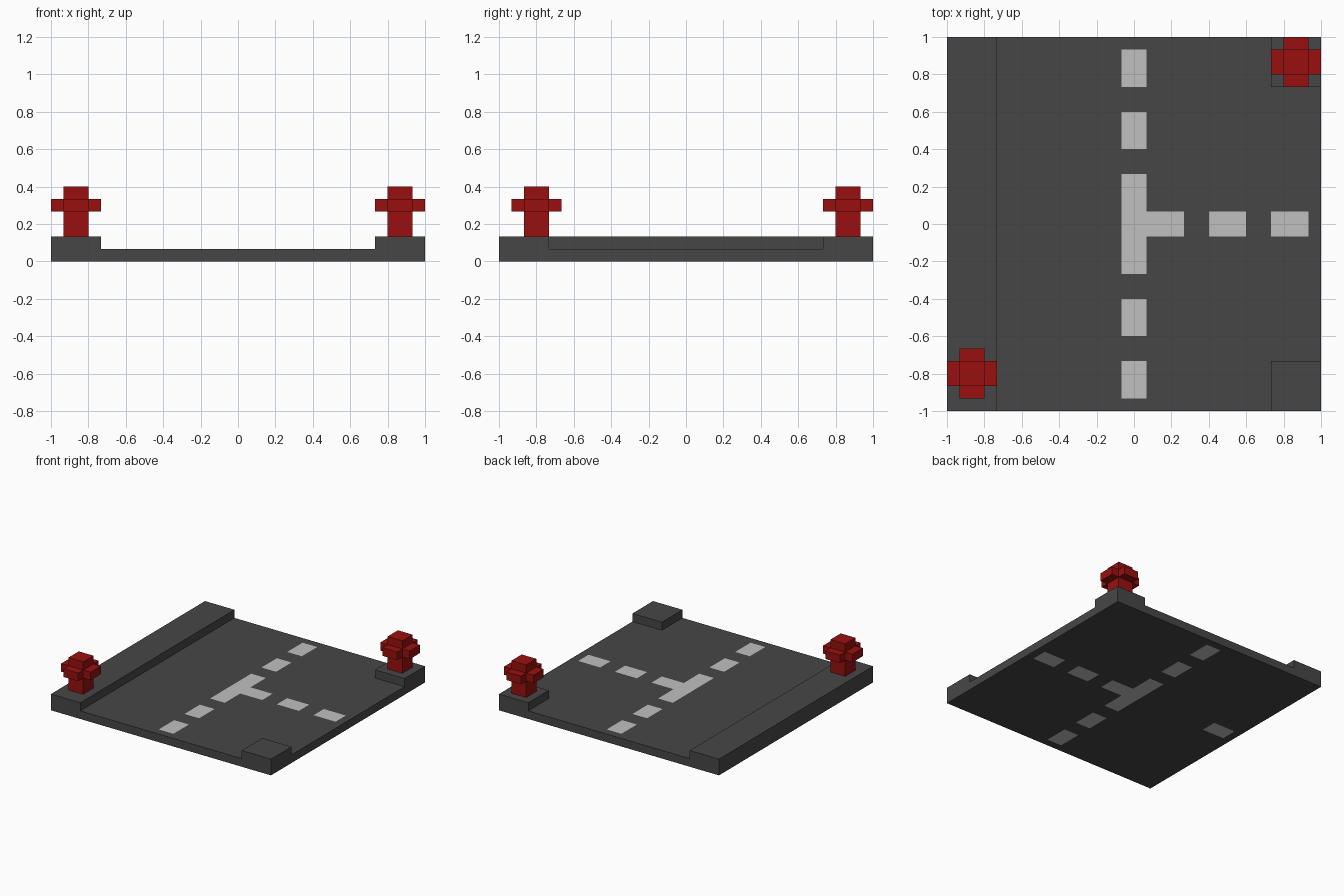
import bpy
import bmesh
from mathutils import Vector, Matrix

if "Cube" in bpy.data.objects:
    bpy.data.objects.remove(bpy.data.objects["Cube"], do_unlink=True)

U = 1 / 15  # one building block; the tile is 30 blocks wide


def material(name, rgb):
    m = bpy.data.materials.new(name)
    m.use_nodes = True
    m.diffuse_color = (*rgb, 1)
    m.node_tree.nodes["Principled BSDF"].inputs["Base Color"].default_value = (*rgb, 1)
    return m


asphalt = material("asphalt grey", (0.062, 0.062, 0.062))
paint = material("road paint", (0.53, 0.53, 0.53))
red = material("hydrant red", (0.32, 0.005, 0.005))


def box(lo, hi):
    """Bmesh box between two corners, in blocks."""
    bm = bmesh.new()
    lo, hi = Vector(lo), Vector(hi)
    bmesh.ops.create_cube(bm, size=1, matrix=Matrix.Translation((lo + hi) / 2)
                          @ Matrix.Diagonal((*(hi - lo), 1)))
    return bm


def cut(bm, axis, values):
    """Slice the mesh across an axis at each value."""
    normal = Vector([float(i == axis) for i in range(3)])
    for v in values:
        bmesh.ops.bisect_plane(bm, geom=bm.verts[:] + bm.edges[:] + bm.faces[:],
                               plane_co=normal * v, plane_no=normal)


def finish(name, bm, mats):
    bmesh.ops.scale(bm, vec=(U, U, U), verts=bm.verts)
    bm.normal_update()
    mesh = bpy.data.meshes.new(name)
    bm.to_mesh(mesh)
    bm.free()
    for m in mats:
        mesh.materials.append(m)
    ob = bpy.data.objects.new(name, mesh)
    bpy.context.collection.objects.link(ob)
    return ob


# Road slab, sliced along the edges of the markings and pavements
road = box((-15, -15, 0), (15, 15, 1))
edges = [s * v for s in (-1, 1) for v in (1, 4, 6, 9, 11, 14)]
cut(road, 0, edges)
cut(road, 1, edges)
road.normal_update()


# Raised pavement strip on the right and two corner pavements on the left
def is_pavement(c):
    return c.x < -11 or (c.x > 11 and abs(c.y) > 11)


raised = [f for f in road.faces
          if f.normal.z > 0.5 and is_pavement(f.calc_center_median())]
new = bmesh.ops.extrude_face_region(road, geom=raised)["geom"]
bmesh.ops.translate(road, vec=(0, 0, 1),
                    verts=[g for g in new if isinstance(g, bmesh.types.BMVert)])
leftover = [f for f in raised if f.is_valid]
if leftover:
    bmesh.ops.delete(road, geom=leftover, context="FACES")
road.normal_update()


# Dashed centre lines meeting at the junction, going through the slab
def in_dash(d):
    return d < 4 or 6 < d < 9 or 11 < d < 14


def is_marking(c):
    along_y = abs(c.x) < 1 and in_dash(abs(c.y))
    along_x = abs(c.y) < 1 and (in_dash(c.x) and c.x > 0 or -14 < c.x < -11)
    return c.z < 1.5 and (along_y or along_x)


for f in road.faces:
    if abs(f.normal.z) > 0.5 and is_marking(f.calc_center_median()):
        f.material_index = 1
finish("road_tile", road, [asphalt, paint])


# Hydrants: square post with a short arm pulled out of each side
def hydrant(name, x, y):
    bm = box((x - 1, y - 1, 2), (x + 1, y + 1, 6))
    cut(bm, 2, (4, 5))
    bm.normal_update()
    sides = [f for f in bm.faces
             if abs(f.normal.z) < 0.5 and 4 < f.calc_center_median().z < 5]
    for f in bmesh.ops.extrude_discrete_faces(bm, faces=sides)["faces"]:
        f.normal_update()
        bmesh.ops.translate(bm, vec=f.normal.copy(), verts=f.verts[:])
    finish(name, bm, [red])


hydrant("hydrant_front_right", -13, -12)
hydrant("hydrant_back_left", 13, 13)
